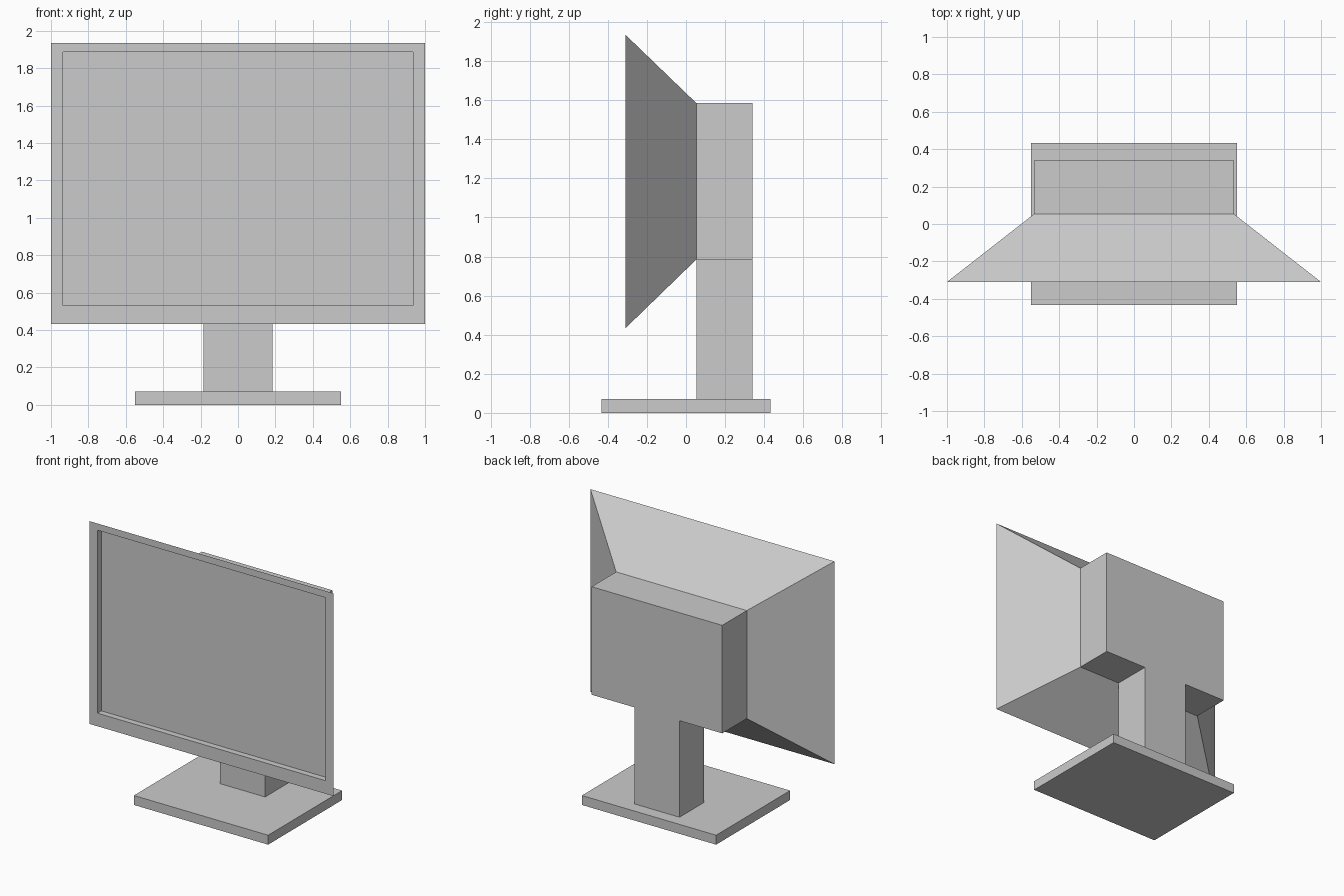
import bpy
import bmesh

cube = bpy.data.objects.get("Cube")
if cube:
    bpy.data.objects.remove(cube, do_unlink=True)

grey = bpy.data.materials.new("light_grey_plastic")
grey.use_nodes = True
colour = (0.6, 0.6, 0.6, 1)
grey.diffuse_color = colour
grey.node_tree.nodes["Principled BSDF"].inputs["Base Color"].default_value = colour


def loft(name, sections):
    """Join rectangles (half width, bottom, top, y) into one closed solid."""
    bm = bmesh.new()
    rings = [[bm.verts.new(p) for p in ((-w, y, lo), (w, y, lo), (w, y, hi), (-w, y, hi))]
             for w, lo, hi, y in sections]
    for a, b in zip(rings, rings[1:]):
        for i in range(4):
            j = (i + 1) % 4
            bm.faces.new((a[i], a[j], b[j], b[i]))
    bm.faces.new(rings[0])
    bm.faces.new(rings[-1])
    bmesh.ops.recalc_face_normals(bm, faces=bm.faces)
    mesh = bpy.data.meshes.new(name)
    bm.to_mesh(mesh)
    bm.free()
    mesh.materials.append(grey)
    obj = bpy.data.objects.new(name, mesh)
    bpy.context.collection.objects.link(obj)
    return obj


front, neck, back = -0.31, 0.053, 0.34
bottom, top = 0.785, 1.585

# Head: recessed screen, bezel, tapered shell and rear housing
loft("monitor_head", [
    (0.935, 0.53, 1.885, front + 0.045),
    (0.935, 0.53, 1.885, front),
    (1.0, 0.433, 1.935, front),
    (0.535, bottom, top, neck),
    (0.535, bottom, top, back),
])

# Stand
loft("stand_stem", [(0.185, 0.07, bottom, neck), (0.185, 0.07, bottom, back)])
loft("stand_base", [(0.55, 0, 0.07, -0.433), (0.55, 0, 0.07, 0.433)])
